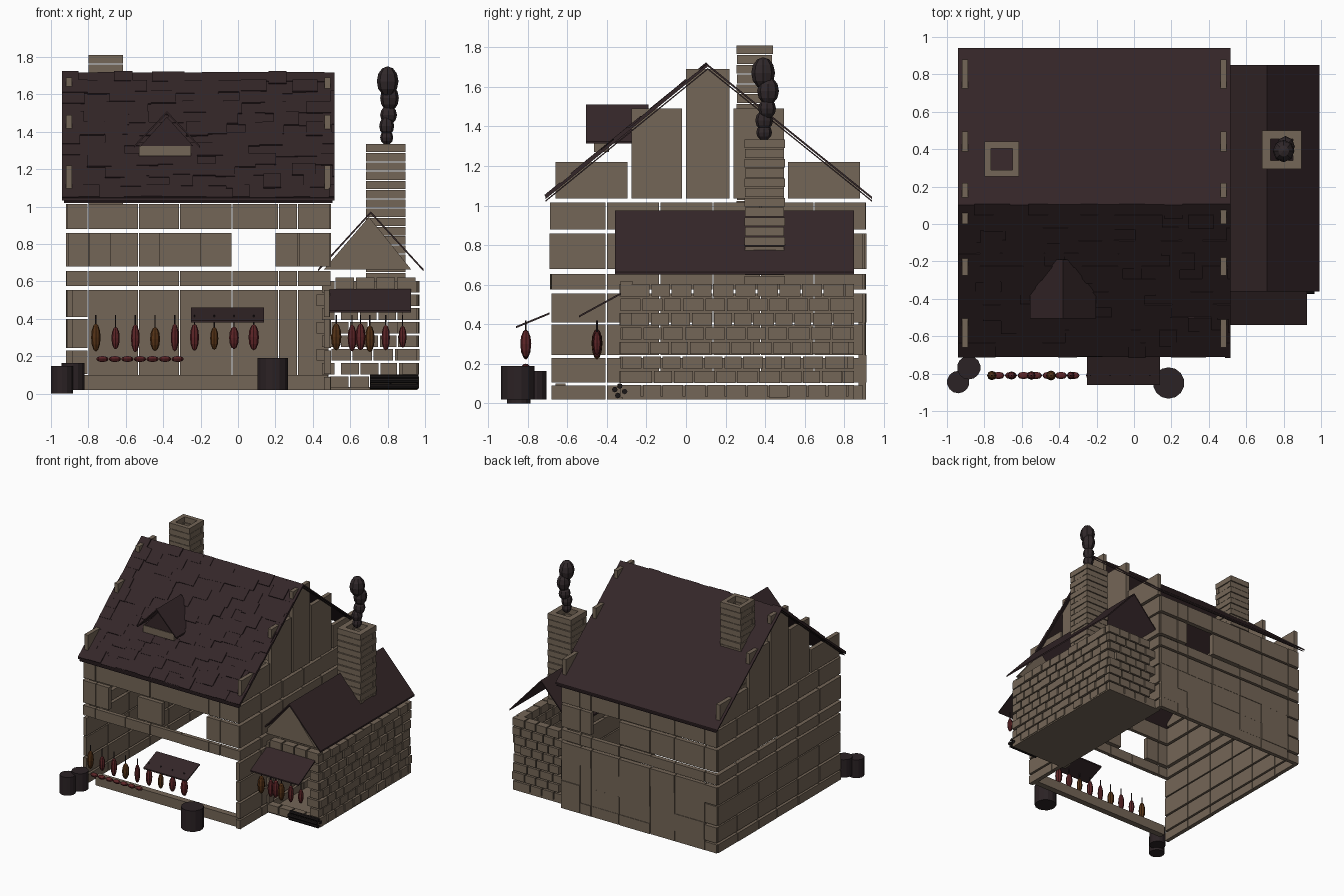
import bpy, bmesh, math, random
from mathutils import Matrix, Vector

if "Cube" in bpy.data.objects:
    bpy.data.objects.remove(bpy.data.objects["Cube"])
random.seed(4)


def material(name, rgb):
    m = bpy.data.materials.new(name)
    m.diffuse_color = (*rgb, 1)
    m.use_nodes = True
    m.node_tree.nodes["Principled BSDF"].inputs["Base Color"].default_value = m.diffuse_color
    return m


STONE = material("warm stone", (0.175, 0.133, 0.095))
ROOF = material("dark roof", (0.034, 0.019, 0.021))
BARREL = material("barrel wood", (0.024, 0.016, 0.018))
SMOKE = material("soot smoke", (0.030, 0.021, 0.023))
LOG = material("charred log", (0.010, 0.008, 0.008))
RED = material("red meat", (0.110, 0.018, 0.020))
BROWN = material("smoked meat", (0.090, 0.032, 0.008))


def finish(name, bm, mat):
    bmesh.ops.recalc_face_normals(bm, faces=bm.faces)
    me = bpy.data.meshes.new(name)
    bm.to_mesh(me)
    bm.free()
    me.materials.append(mat)
    ob = bpy.data.objects.new(name, me)
    bpy.context.collection.objects.link(ob)
    return ob


def boxes(name, mat, bounds, matrix=Matrix()):
    """Boxes given as (x0, x1, y0, y1, z0, z1)."""
    bm = bmesh.new()
    for x0, x1, y0, y1, z0, z1 in bounds:
        m = Matrix.Translation(((x0 + x1) / 2, (y0 + y1) / 2, (z0 + z1) / 2))
        s = Matrix.Diagonal((x1 - x0, y1 - y0, z1 - z0, 1))
        bmesh.ops.create_cube(bm, size=1, matrix=matrix @ m @ s)
    return finish(name, bm, mat)


def prism(name, mat, profile, axis, a, b):
    """Extrude a profile, given in xz (axis y) or yz (axis x), from a to b."""
    bm = bmesh.new()
    pos = (lambda p, t: (p[0], t, p[1])) if axis == 'y' else (lambda p, t: (t, p[0], p[1]))
    lo = [bm.verts.new(pos(p, a)) for p in profile]
    hi = [bm.verts.new(pos(p, b)) for p in profile]
    bm.faces.new(lo)
    bm.faces.new(hi[::-1])
    n = len(lo)
    for i in range(n):
        bm.faces.new((lo[i], hi[i], hi[(i + 1) % n], lo[(i + 1) % n]))
    return finish(name, bm, mat)


def slab(name, mat, p, q, axis, a, b, t=0.012):
    prism(name, mat, [p, q, (q[0], q[1] - t), (p[0], p[1] - t)], axis, a, b)


def blobs(name, mat, items):
    """Spheres given as (centre, radii)."""
    bm = bmesh.new()
    for c, r in items:
        bmesh.ops.create_uvsphere(bm, u_segments=8, v_segments=6, radius=1,
                                  matrix=Matrix.Translation(c) @ Matrix.Diagonal((*r, 1)))
    return finish(name, bm, mat)


# main walls: rows of large stone slabs
ROWS = [(0.02, 0.09), (0.105, 0.23), (0.245, 0.40), (0.41, 0.555),
        (0.575, 0.655), (0.68, 0.86), (0.88, 1.015)]
XS = [-0.91, -0.80, -0.53, -0.31, -0.03, 0.22, 0.32, 0.49]
YS = [-0.68, -0.40, -0.13, 0.14, 0.38, 0.65, 0.90]


def cuts(edges):
    return list(zip(edges, edges[1:]))


side, back, front = [], [], []
for k, (z0, z1) in enumerate(ROWS):
    for y0, y1 in cuts(YS):
        j = random.uniform(0, 0.008)
        side += [(-0.92 + j, -0.885, y0, y1 - 0.006, z0, z1),
                 (0.46, 0.497 - j, y0, y1 - 0.006, z0, z1)]
    for x0, x1 in cuts(XS):
        j = random.uniform(0, 0.008)
        if not (k == 5 and x0 == -0.03):
            top = ROWS[k + 1][0] if k < 3 and x0 > -0.9 else z1
            back.append((x0, x1 - 0.005, 0.873, 0.912 - j, z0, top))
        if k in (4, 6):
            front.append((x0, x1 - 0.005, -0.69 + j, -0.655, z0, z1))
z0, z1 = ROWS[5]
for x0, x1 in [(-0.91, -0.80), (-0.795, -0.68), (-0.42, -0.20), (0.20, 0.32), (0.325, 0.49)]:
    front.append((x0, x1, -0.69, -0.655, z0, z1))
front.append((-0.82, 0.48, -0.66, -0.61, 0.02, 0.10))
boxes("side_wall_slabs", STONE, side)
boxes("back_wall_slabs", STONE, back)
boxes("front_wall_slabs", STONE, front)

# gable planks poke through the roof edge
planks = []
for x0, x1 in [(-0.92, -0.887), (0.463, 0.495)]:
    for y0, y1, top in [(-0.66, -0.295, 1.22), (-0.275, -0.02, 1.49), (0.0, 0.22, 1.69),
                        (0.24, 0.495, 1.49), (0.515, 0.88, 1.22)]:
        planks.append((x0, x1, y0, y1, 1.035, top))
boxes("gable_planks", STONE, planks)

# main roof: two thin layers per slope, shingles on the front
RIDGE = (0.11, 1.715)
for name, e in [("front", (-0.71, 1.045)), ("back", (0.94, 1.045))]:
    slab("roof_" + name, ROOF, RIDGE, e, 'x', -0.94, 0.515)
    slab("roof_lining_" + name, ROOF, (RIDGE[0], RIDGE[1] - 0.02), (e[0], e[1] - 0.018),
         'x', -0.93, 0.505, 0.008)
d = Vector((0, -0.82, -0.67)).normalized()
n = Vector((0, d.z, -d.y))
M = Matrix(((1, d.x, n.x, 0), (0, d.y, n.y, RIDGE[0]), (0, d.z, n.z, RIDGE[1]), (0, 0, 0, 1)))
tiles = []
L = math.hypot(0.82, 0.67)
for r in range(12):
    x = -0.94
    while x < 0.51:
        x1 = min(x + random.uniform(0.08, 0.14), 0.515)
        s = L / 12
        end = min((r + 1) * s + random.uniform(-0.012, 0.012), L)
        tiles.append((x, x1, max(0, r * s - 0.015), end, 0, random.uniform(0.003, 0.013)))
        x = x1
boxes("front_shingles", ROOF, tiles, M)

# dormer
for sgn in (-1, 1):
    slab("dormer_roof", ROOF, (-0.38, 1.51), (-0.38 + sgn * 0.177, 1.325), 'y', -0.505, -0.19)
prism("dormer_face", ROOF, [(-0.52, 1.325), (-0.24, 1.325), (-0.38, 1.48)], 'y', -0.46, -0.40)
boxes("dormer_sill", STONE, [(-0.53, -0.25, -0.465, -0.39, 1.27, 1.325)])


def chimney(name, x0, x1, y0, y1, z0, z1, pitch, t=0.035):
    """Hollow stack of four-sided brick courses around a thin inner shaft."""
    parts = []
    count = round((z1 - z0) / pitch)
    h = (z1 - z0) / count
    for i in range(count):
        a, b = z0 + i * h, z0 + (i + 1) * h - 0.005
        e = 0.004 * (i % 2)
        parts += [(x0, x1, y0 + e, y0 + t, a, b), (x0, x1, y1 - t, y1 - e, a, b),
                  (x0 + e, x0 + t, y0 + t, y1 - t, a, b), (x1 - t, x1 - e, y0 + t, y1 - t, a, b)]
    boxes(name, STONE, parts)


chimney("house_chimney", -0.80, -0.615, 0.255, 0.44, 0.88, 1.815, 0.05)
chimney("annex_chimney", 0.685, 0.895, 0.295, 0.50, 0.60, 1.34, 0.05, 0.045)

# smoke puffs
blobs("smoke", SMOKE, [((0.795, 0.395, 1.37), (0.035, 0.04, 0.04)),
                       ((0.795, 0.395, 1.43), (0.04, 0.045, 0.05)),
                       ((0.805, 0.41, 1.49), (0.045, 0.045, 0.05)),
                       ((0.81, 0.415, 1.58), (0.05, 0.055, 0.07)),
                       ((0.80, 0.39, 1.67), (0.058, 0.06, 0.08))])

# annex brick walls
bricks = []
for r in range(8):
    a = 0.03 + r * 0.073
    b = a + 0.062
    y = -0.32 + (0.045 if r % 2 else 0)
    while y < 0.82:
        w = random.uniform(0.085, 0.105)
        bricks.append((0.90, 0.965 + random.uniform(-0.006, 0.006), y, min(y + w, 0.85), a, b))
        y += w + 0.009
    x = 0.50 + (0.05 if r % 2 else 0)
    while x < 0.90:
        w = random.uniform(0.085, 0.105)
        bricks.append((x, min(x + w, 0.965), 0.79, 0.85, a, b))
        x += w + 0.009
    s = 0.03 * (r % 2)
    bricks.append((0.42 + s, 0.485 + s, -0.335, -0.27, a, b))
    bricks.append((0.85 + s, 0.955, -0.33, -0.27, a, b))
for x in (0.49, 0.60, 0.71, 0.82):
    bricks += [(x + 0.03, x + 0.13, -0.33, -0.27, 0.555, 0.62), (x, x + 0.1, -0.33, -0.27, 0.03, 0.092)]
boxes("annex_bricks", STONE, bricks)
boxes("annex_floor", STONE, [(0.45, 0.96, -0.32, 0.85, 0.02, 0.035)])

# annex roof and gable
for sgn in (-1, 1):
    slab("annex_roof", ROOF, (0.71, 0.975), (0.71 + sgn * 0.283, 0.665), 'y', -0.36, 0.85, 0.013)
prism("annex_gable", STONE, [(0.46, 0.665), (0.925, 0.665), (0.70, 0.945)], 'y', -0.33, -0.29)

# awnings
slab("main_awning", ROOF, (-0.69, 0.46), (-0.86, 0.39), 'x', -0.25, 0.14, 0.01)
slab("annex_awning", ROOF, (-0.33, 0.56), (-0.54, 0.445), 'x', 0.49, 0.925, 0.01)


def rod(bm, c, r, h, rot=Matrix(), seg=12, r2=None):
    bmesh.ops.create_cone(bm, cap_ends=True, segments=seg, radius1=r, radius2=r2 or r, depth=h,
                          matrix=Matrix.Translation(c) @ rot)


# hanging meats with hooks
def meats(name, xs, y):
    sets, hooks = {0: [], 1: []}, bmesh.new()
    for i, x in enumerate(xs):
        h = random.uniform(0.055, 0.078)
        w = random.uniform(0.021, 0.028)
        sets[i % 3 == 0].append(((x, y, 0.295 + random.uniform(-0.005, 0.01)), (w, w, h)))
        rod(hooks, (x, y, 0.385), 0.004, 0.07, seg=6)
    blobs(name + "_red", RED, sets[0])
    blobs(name + "_brown", BROWN, sets[1])
    finish(name + "_hooks", hooks, BARREL)


meats("main_meat", [-0.76 + 0.1055 * i for i in range(9)], -0.81)
meats("annex_meat", [0.525, 0.61, 0.655, 0.705, 0.79, 0.88], -0.45)
blobs("sausage_string", RED, [((-0.725 + 0.067 * i, -0.81, 0.185), (0.033, 0.02, 0.016))
                              for i in range(7)])

# barrels
bm = bmesh.new()
for x, y, r, z0, z1 in [(0.185, -0.85, 0.084, 0.02, 0.19), (-0.94, -0.845, 0.06, 0.0, 0.148),
                        (-0.883, -0.768, 0.063, 0.02, 0.165)]:
    rod(bm, (x, y, (z0 + z1) / 2), r, z1 - z0, seg=14)
finish("barrels", bm, BARREL)

# log pile
bm = bmesh.new()
for y, z in [(-0.345, 0.04), (-0.36, 0.07), (-0.31, 0.06), (-0.335, 0.088)]:
    rod(bm, (0.835, y, z), 0.014, 0.26, Matrix.Rotation(math.pi / 2, 4, 'Y'), 8)
finish("log_pile", bm, LOG)
